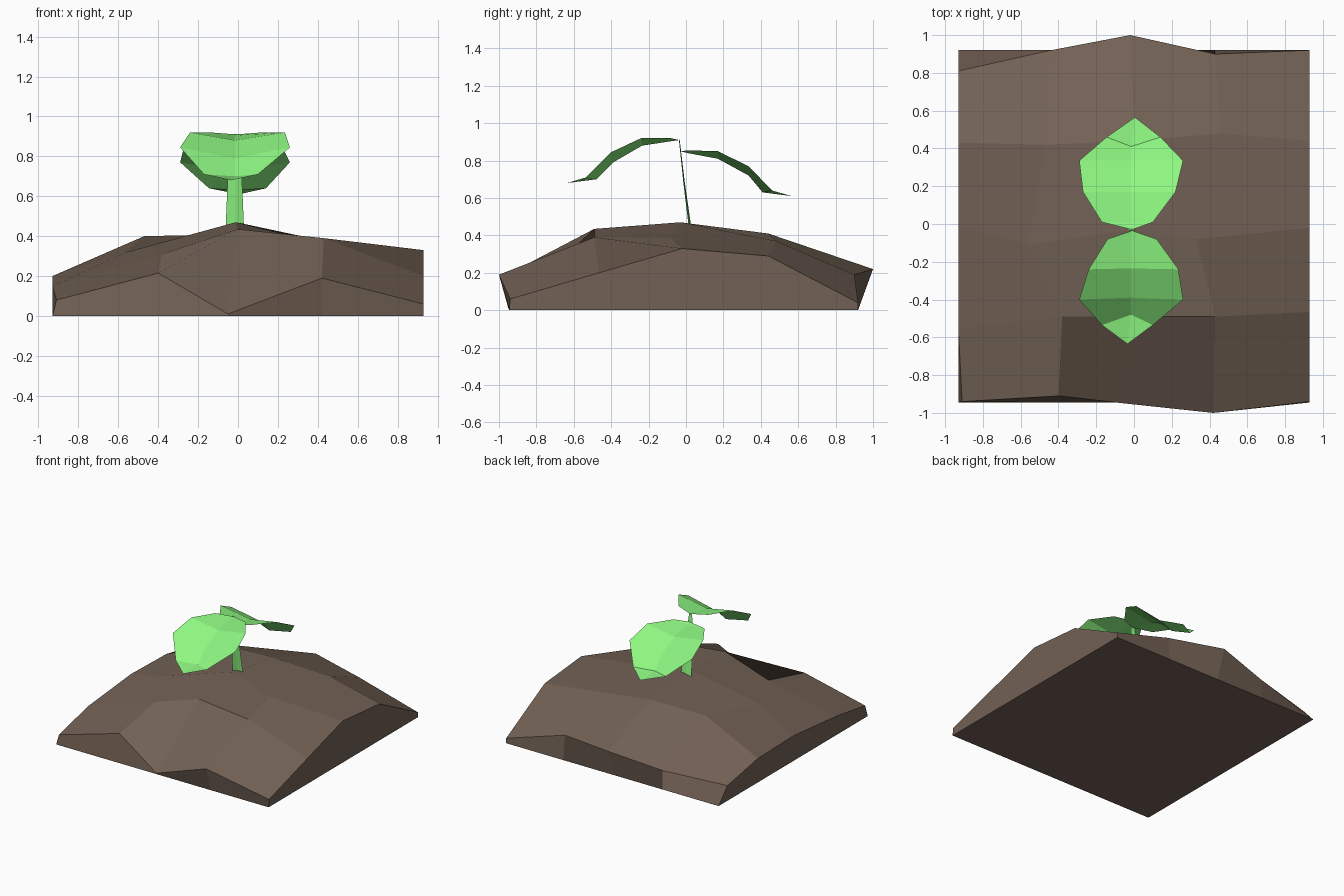
import bpy, bmesh

if "Cube" in bpy.data.objects:
    bpy.data.objects.remove(bpy.data.objects["Cube"])


def material(name, color):
    m = bpy.data.materials.new(name)
    m.diffuse_color = (*color, 1)
    m.use_nodes = True
    m.node_tree.nodes["Principled BSDF"].inputs["Base Color"].default_value = m.diffuse_color
    return m


def build(name, verts, faces, mat, recalc=True):
    me = bpy.data.meshes.new(name)
    me.from_pydata(verts, [], faces)
    if recalc:
        bm = bmesh.new()
        bm.from_mesh(me)
        bmesh.ops.recalc_face_normals(bm, faces=bm.faces)
        bm.to_mesh(me)
        bm.free()
    me.materials.append(mat)
    ob = bpy.data.objects.new(name, me)
    bpy.context.collection.objects.link(ob)
    return ob


soil_mat = material("soil_brown", (0.17, 0.12, 0.09))
leaf_mat = material("leaf_green", (0.27, 0.93, 0.22))

# Soil mound: a 5 x 5 uneven grid, rows from front to back, over a flat base
rows = [
    [(-.91, -.94, .08), (-.40, -.91, .215), (-.05, -.95, .01), (.42, -1.0, .19), (.93, -.94, .06)],
    [(-.93, -.55, .15), (-.38, -.49, .31), (0, -.49, .435), (.43, -.49, .39), (.93, -.465, .20)],
    [(-.93, -.01, .20), (-.56, -.11, .32), (-.01, -.03, .47), (.33, -.08, .385), (.93, -.02, .33)],
    [(-.93, .43, .19), (-.47, .42, .40), (0, .44, .41), (.46, .48, .37), (.93, .44, .29)],
    [(-.93, .81, .12), (-.44, .92, .15), (-.02, 1.0, .22), (.43, .90, .19), (.93, .92, .04)],
]
verts = [p for row in rows for p in row]
faces = [(5*j + i, 5*j + i + 1, 5*j + i + 6, 5*j + i + 5) for j in range(4) for i in range(4)]
rim = [0, 1, 2, 3, 4, 9, 14, 19, 24, 23, 22, 21, 20, 15, 10, 5]
for k in rim:
    x, y, z = verts[k]
    j, i = divmod(k, 5)
    verts.append((-.93 if i == 0 else .93 if i == 4 else x,
                  -.945 if j == 0 else .92 if j == 4 else y, 0))
n = len(rim)
faces += [(rim[k], rim[(k + 1) % n], 25 + (k + 1) % n, 25 + k) for k in range(n)]
faces.append(tuple(range(25, 25 + n)))
build("soil_mound", verts, faces, soil_mat)


# Leaves: creased single sheets; stations are (left x, right x, edge y, edge z, mid y, mid z)
def leaf(name, stalk, stations, tip):
    v, f = [stalk], []
    for l, r, ey, ez, my, mz in stations:
        v += [(l, ey, ez), (-.015, my, mz), (r, ey, ez)]
    v.append(tip)
    t = len(v) - 1
    f += [(0, 1, 2), (0, 2, 3)]
    for s in range(len(stations) - 1):
        a = 1 + 3*s
        f += [(a, a + 3, a + 4, a + 1), (a + 1, a + 4, a + 5, a + 2)]
    f += [(t - 3, t, t - 2), (t - 2, t, t - 1)]
    if tip[1] > 0:
        f = [tuple(reversed(q)) for q in f]
    ob = build(name, v, f, leaf_mat, recalc=False)
    return ob


leaf("front_leaf", (-.01, -.035, .91), [
    (-.14, .12, -.08, .92, -.07, .905),
    (-.24, .235, -.24, .92, -.235, .88),
    (-.29, .26, -.40, .845, -.39, .79),
    (-.17, .10, -.535, .71, -.48, .70)], (-.035, -.635, .68))
leaf("back_leaf", (-.01, -.03, .85), [
    (-.17, .10, .01, .855, .01, .84),
    (-.27, .22, .17, .85, .17, .81),
    (-.29, .26, .335, .77, .335, .72),
    (-.145, .14, .46, .64, .41, .63)], (.005, .565, .61))

# Stem: thin flattened prism, tapering and leaning towards the front
sv = []
for y, z, hw, hd in [(.022, .44, .046, .007), (-.01, .68, .036, .004), (-.036, .913, .013, .002)]:
    sv += [(-.016 - hw, y, z), (-.016, y - hd, z), (-.016 + hw, y, z), (-.016, y + hd, z)]
sf = [(4*s + i, 4*s + (i + 1) % 4, 4*s + 4 + (i + 1) % 4, 4*s + 4 + i) for s in range(2) for i in range(4)]
build("stem", sv, sf + [(0, 1, 2, 3), (8, 9, 10, 11)], leaf_mat)
